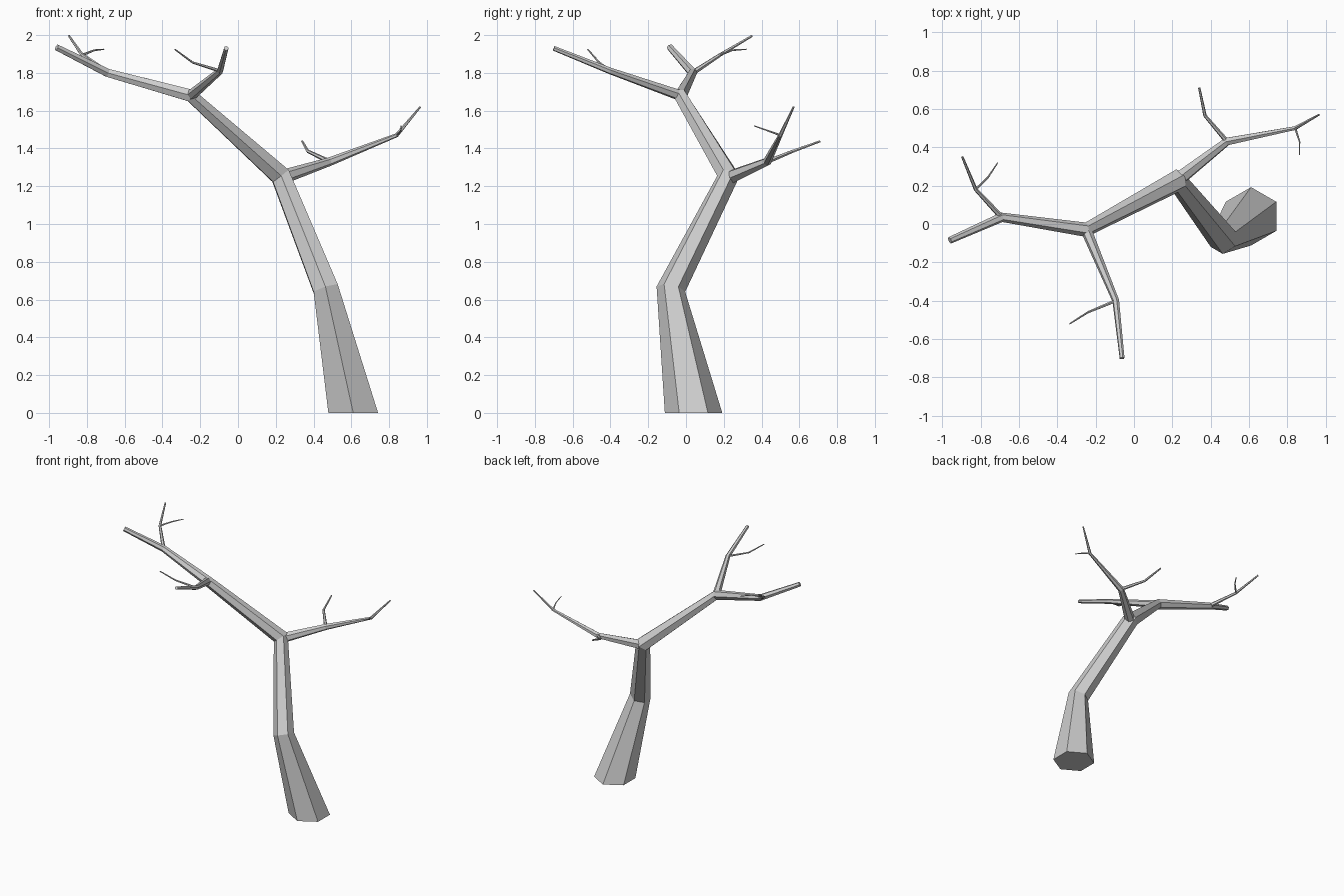
import bpy
import bmesh
import math
from mathutils import Vector

cube = bpy.data.objects.get("Cube")
if cube:
    bpy.data.objects.remove(cube, do_unlink=True)

bark = bpy.data.materials.new("light grey bark")
bark.use_nodes = True
GREY = (0.62, 0.62, 0.62, 1.0)
bark.diffuse_color = GREY
bark.node_tree.nodes["Principled BSDF"].inputs["Base Color"].default_value = GREY


def limb(name, path, sides=6, flat_base=False):
    """Faceted tapering tube through (x, y, z, radius) points, capped at both ends."""
    points = [Vector(p[:3]) for p in path]
    steps = [(b - a).normalized() for a, b in zip(points, points[1:])]
    bm = bmesh.new()
    rings = []
    normal = Vector((0, 0, 1))
    side = Vector((0, 1, 0))
    for i, point in enumerate(points):
        # Each ring leans between the segments it joins
        if i == 0:
            new_normal = normal.copy() if flat_base else steps[0]
        elif i == len(steps):
            new_normal = steps[-1]
        else:
            new_normal = (steps[i - 1] + 1.4 * steps[i]).normalized()
        side = normal.rotation_difference(new_normal) @ side
        normal = new_normal
        across = normal.cross(side)
        ring = []
        for k in range(sides):
            a = math.tau * k / sides
            offset = side * math.cos(a) + across * math.sin(a)
            ring.append(bm.verts.new(point + offset * path[i][3]))
        rings.append(ring)
    for low, high in zip(rings, rings[1:]):
        for k in range(sides):
            n = (k + 1) % sides
            bm.faces.new((low[k], low[n], high[n], high[k]))
    bm.faces.new(rings[0][::-1])
    bm.faces.new(rings[-1])
    bmesh.ops.recalc_face_normals(bm, faces=bm.faces)
    mesh = bpy.data.meshes.new(name)
    bm.to_mesh(mesh)
    bm.free()
    mesh.materials.append(bark)
    obj = bpy.data.objects.new(name, mesh)
    bpy.context.collection.objects.link(obj)
    return obj


# Shared joints where limbs fork
fork = (0.24, 0.24, 1.25)
crown = (-0.25, -0.03, 1.68)
right_knee = (-0.69, 0.035, 1.80)
right_twig_knee = (-0.825, 0.18, 1.895)
front_knee = (-0.095, -0.4, 1.81)
left_knee = (0.485, 0.43, 1.33)
left_elbow = (0.84, 0.5, 1.47)

# Trunk, running on into the main bough
limb("trunk", [(0.61, 0.04, 0, 0.152), (0.465, -0.08, 0.655, 0.077),
               (0.225, 0.225, 1.255, 0.06), (*crown, 0.038),
               (*right_knee, 0.025), (-0.96, -0.085, 1.935, 0.018)],
     flat_base=True)

# Large branches
limb("front_branch", [(*crown, 0.029), (*front_knee, 0.018),
                      (-0.062, -0.7, 1.93, 0.013)])
limb("left_branch", [(*fork, 0.038), (*left_knee, 0.023),
                     (*left_elbow, 0.011), (0.965, 0.57, 1.62, 0.005)])

# Twigs
limb("right_twig", [(*right_knee, 0.015), (*right_twig_knee, 0.01),
                    (-0.895, 0.35, 1.996, 0.006)])
limb("right_twig_shoot", [(*right_twig_knee, 0.007), (-0.76, 0.245, 1.92, 0.005),
                          (-0.71, 0.32, 1.925, 0.003)])
limb("front_twig", [(*front_knee, 0.009), (-0.24, -0.46, 1.855, 0.006),
                    (-0.335, -0.52, 1.925, 0.004)])
limb("left_twig", [(*left_knee, 0.013), (0.37, 0.565, 1.385, 0.009),
                   (0.34, 0.71, 1.438, 0.006)])
limb("left_twig_shoot", [(*left_elbow, 0.006), (0.863, 0.43, 1.495, 0.004),
                         (0.863, 0.36, 1.52, 0.003)])
